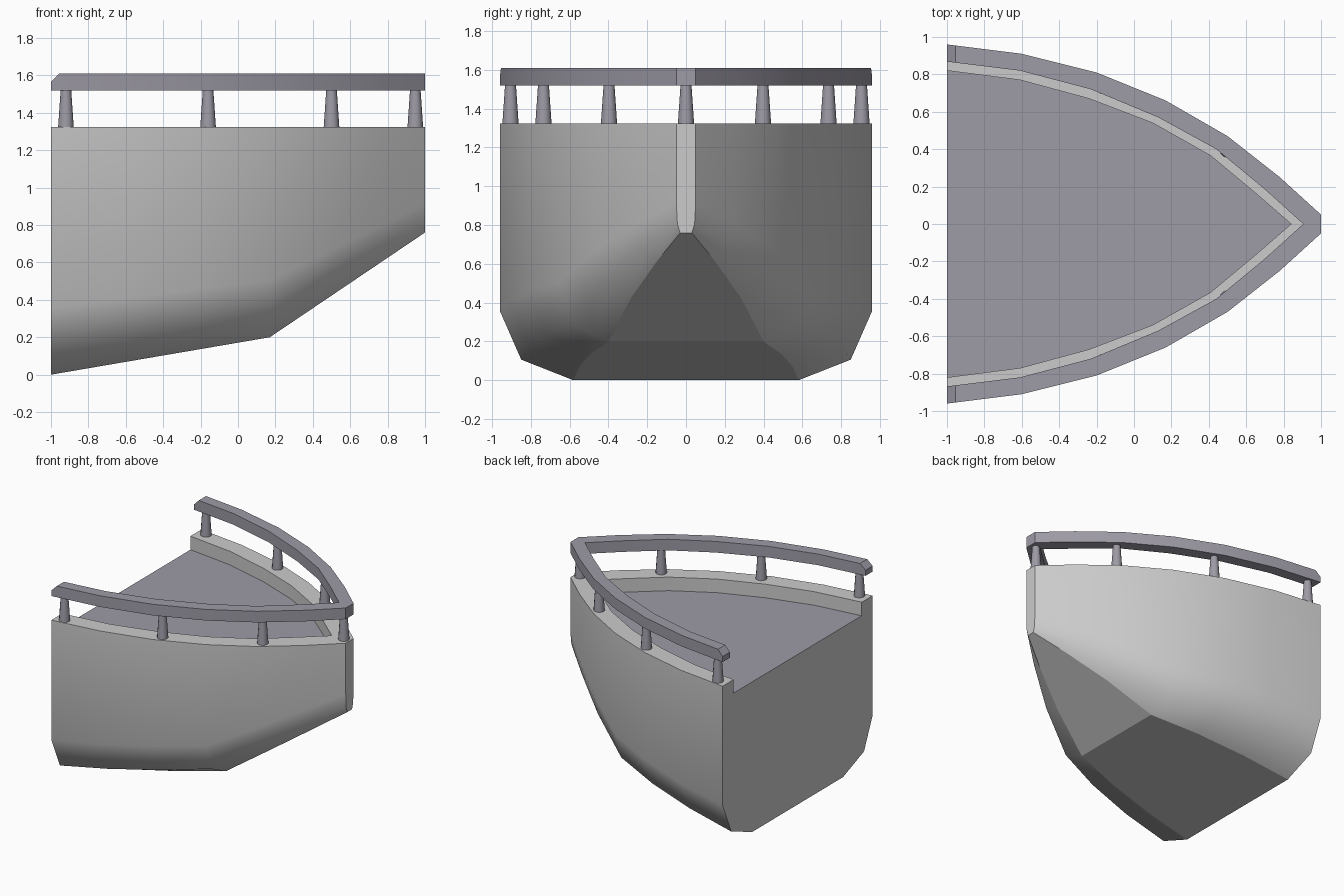
import bpy, bmesh, math
from mathutils import Vector

cube = bpy.data.objects.get("Cube")
if cube:
    bpy.data.objects.remove(cube, do_unlink=True)


def material(name, rgb):
    m = bpy.data.materials.new(name)
    m.use_nodes = True
    m.diffuse_color = (*rgb, 1)
    m.node_tree.nodes["Principled BSDF"].inputs["Base Color"].default_value = (*rgb, 1)
    return m


LIGHT = material("light grey", (0.60, 0.60, 0.60))
MAUVE = material("mauve grey", (0.34, 0.325, 0.38))


def finish(bm, name, mats, sharp_angle):
    """Clean the mesh, mark creases and link it as an object."""
    bmesh.ops.remove_doubles(bm, verts=bm.verts, dist=0.0005)
    bmesh.ops.recalc_face_normals(bm, faces=bm.faces)
    for e in bm.edges:
        e.smooth = e.calc_face_angle(0) < math.radians(sharp_angle)
    mesh = bpy.data.meshes.new(name)
    bm.to_mesh(mesh)
    bm.free()
    for m in mats:
        mesh.materials.append(m)
    obj = bpy.data.objects.new(name, mesh)
    bpy.context.collection.objects.link(obj)
    return obj


def bridge(bm, rings):
    """Join closed rings of points into bands; returns rings and (band, face) pairs."""
    rings = [[bm.verts.new(p) for p in r] for r in rings]
    n = len(rings[0])
    bands = []
    for a, b in zip(rings, rings[1:]):
        for k in range(n):
            j = (k + 1) % n
            bands.append((k, bm.faces.new((a[k], a[j], b[j], b[k]))))
    return rings, bands


# Plan curves as (x, half width), from the open back to the bow
OUTER = [(-1, .96), (-.6, .91), (-.2, .81), (.17, .66), (.5, .47), (.78, .25), (1, .05)]
RAIL_IN = [(-1, .868), (-.61, .82), (-.23, .72), (.13, .57), (.44, .40), (.70, .185), (.905, 0)]
WALL_IN = [(-1, .82), (-.61, .77), (-.24, .67), (.10, .54), (.41, .365), (.65, .165), (.84, 0)]
TOP, DECK = 1.325, 1.215


def keel(x):
    return (x + 1) * .2 / 1.17 if x < .17 else .2 + (x - .17) * .56 / .83


# Hull with bulwark and deck
PROFILE = [(1, 1), (1, .27), (.885, .08), (.605, 0)]   # width ratio, height ratio
rings = []
for (x, w), (xi, wi) in zip(OUTER, WALL_IN):
    z0 = keel(x)
    half = [(x, w * a, z0 + (TOP - z0) * h) for a, h in PROFILE]
    ring = half + [(p[0], -p[1], p[2]) for p in reversed(half)]
    ring += [(xi, -wi, TOP), (xi, -wi, DECK), (xi, wi, DECK), (xi, wi, TOP)]
    rings.append(ring)
bm = bmesh.new()
rings, bands = bridge(bm, rings)
SMOOTH_BANDS = {0, 1, 2, 4, 5, 6, 8, 10}
DECK_BAND = 9
for k, f in bands:
    f.smooth = k in SMOOTH_BANDS
    f.material_index = int(k == DECK_BAND)
bm.faces.new(rings[0])                                  # back wall
bow = rings[-1]
bm.faces.new(bow[:8])                                   # stem
bm.faces.new((bow[0], bow[7], bow[8]))                  # bow tip of the bulwark top
finish(bm, "hull", [LIGHT, MAUVE], 60)


# Handrail following the bulwark, with chamfered back ends
def between(curve, x):
    (x0, w0), (x1, w1) = curve[:2]
    return (x, w0 + (w1 - w0) * (x - x0) / (x1 - x0))


LOW, HIGH, CUT = 1.52, 1.61, -.955
out = OUTER[:1] + [between(OUTER, CUT)] + OUTER[1:]
inn = RAIL_IN[:1] + [between(RAIL_IN, CUT)] + RAIL_IN[1:]
side = []
for i, ((xo, wo), (xi, wi)) in enumerate(zip(out, inn)):
    top = HIGH if i else HIGH - .045
    side.append([(xo, wo, top), (xo, wo, LOW), (xi, wi, LOW), (xi, wi, top)])
other = [[(x, -y, z) for x, y, z in r] for r in reversed(side)]
bm = bmesh.new()
rings, bands = bridge(bm, side + other)
for end in (rings[0], rings[-1]):
    bm.faces.new(end)
for f in bm.faces:
    f.smooth = True
finish(bm, "handrail", [MAUVE], 30)


# Tapered posts
def post(name, x, y):
    bm = bmesh.new()
    bmesh.ops.create_cone(bm, cap_ends=True, segments=12, radius1=.042, radius2=.028,
                          depth=LOW - TOP + .01)
    bmesh.ops.translate(bm, verts=bm.verts, vec=Vector((x, y, (LOW + TOP) / 2)))
    for f in bm.faces:
        f.smooth = len(f.verts) == 4
    finish(bm, name, [MAUVE], 45)


for i, (x, y) in enumerate([(-.92, .905), (-.16, .735), (.5, .397)]):
    post(f"left_post_{i + 1}", x, y)
    post(f"right_post_{i + 1}", x, -y)
post("bow_post", .948, 0)
